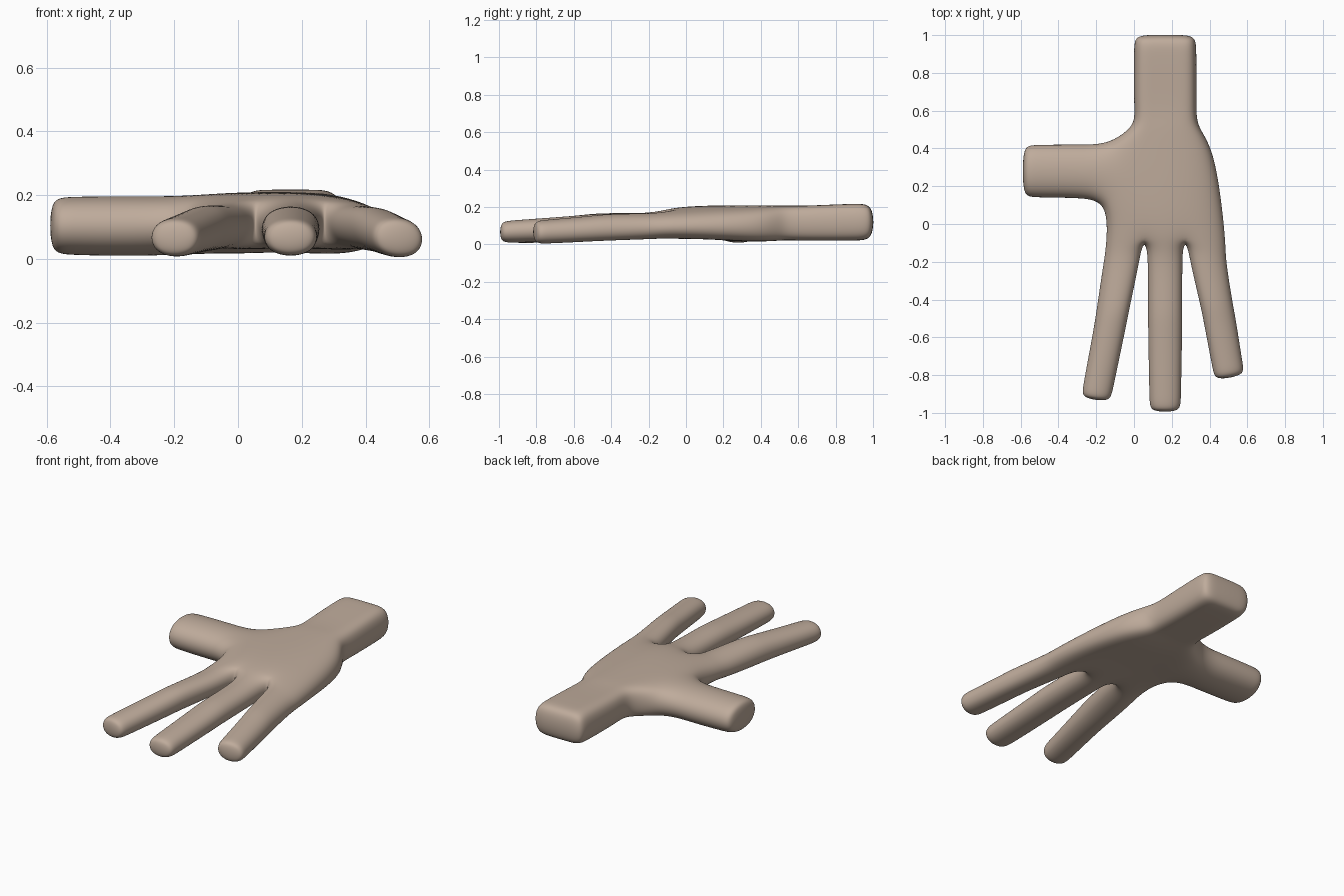
import bpy, bmesh

bm = bmesh.new()
cells = []


def pair(x, y, zt, zb):
    """A top and a bottom cage vertex above one plan position."""
    return (bm.verts.new((x, y, zt)), bm.verts.new((x, y, zb)))


def strip(a, b, stations, grow=1.09):
    """Run a limb of cells from root pairs a (left), b (right).
    Each station: left xy, right xy, top z, bottom z, z tilt (left up)."""
    for (lx, ly), (rx, ry), zt, zb, tilt in stations:
        cx, cy, cz = (lx + rx) / 2, (ly + ry) / 2, (zt + zb) / 2
        hx, hy, hz = (lx - rx) / 2 * grow, (ly - ry) / 2 * grow, (zt - zb) / 2 * grow
        a2 = pair(cx + hx, cy + hy, cz + hz + tilt, cz - hz + tilt)
        b2 = pair(cx - hx, cy - hy, cz + hz - tilt, cz - hz - tilt)
        cells.append((a, a2, b2, b))
        a, b = a2, b2


# Palm and wrist: rows from finger roots to wrist end
rows = [
    [(-.155, -.12, .165, .03), (.055, -.08, .20, .03), (.27, -.08, .20, .03), (.495, -.12, .155, .025)],
    [(-.145, .105, .205, .02), (.06, .12, .21, .035), (.26, .12, .21, .035), (.475, .10, .165, .02)],
    [(-.13, .435, .205, .0), (.07, .40, .21, .02), (.26, .40, .21, .01), (.425, .41, .18, .01)],
    [(.005, .52, .205, .025), (.10, .52, .21, .025), (.23, .52, .21, .025), (.335, .52, .20, .025)],
    [(-.005, .62, .205, .02), (.10, .62, .205, .02), (.23, .62, .205, .02), (.335, .62, .205, .02)],
    [(-.005, .92, .22, .02), (.10, .92, .22, .02), (.23, .92, .22, .02), (.335, .92, .22, .02)],
    [(.0, 1.0, .21, .03), (.10, 1.005, .215, .025), (.23, 1.005, .215, .025), (.33, 1.0, .21, .03)],
]
grid = [[pair(*p) for p in row] for row in rows]
for r0, r1 in zip(grid, grid[1:]):
    for i in range(3):
        cells.append((r0[i], r0[i + 1], r1[i + 1], r1[i]))

# Three fingers
root = grid[0]
strip(root[0], root[1], [
    ((-.16, -.20), (.03, -.19), .165, .03, -.012),
    ((-.20, -.47), (-.025, -.45), .168, .022, -.012),
    ((-.212, -.55), (-.04, -.53), .158, .02, -.008),
    ((-.272, -.87), (-.115, -.89), .128, .006, 0),
    ((-.278, -.925), (-.127, -.945), .124, .008, 0)])
strip(root[1], root[2], [
    ((.075, -.19), (.255, -.19), .165, .03, 0),
    ((.075, -.48), (.255, -.48), .165, .025, 0),
    ((.075, -.56), (.255, -.56), .155, .022, 0),
    ((.082, -.94), (.248, -.94), .128, .008, 0),
    ((.085, -.998), (.245, -.998), .122, .012, 0)])
strip(root[2], root[3], [
    ((.295, -.19), (.485, -.19), .165, .03, .012),
    ((.352, -.43), (.522, -.42), .162, .022, .012),
    ((.368, -.51), (.536, -.49), .152, .018, .01),
    ((.418, -.775), (.577, -.75), .130, .004, .006),
    ((.43, -.832), (.585, -.803), .124, .006, .006)])

# Thumb
strip(grid[2][0], grid[1][0], [
    ((-.28, .42), (-.28, .14), .196, .008, 0),
    ((-.54, .42), (-.54, .14), .196, .012, 0),
    ((-.593, .41), (-.593, .15), .188, .02, 0)])

# Skin the cells: top, bottom, and a wall on every outer edge
edges = {(c[i], c[(i + 1) % 4]) for c in cells for i in range(4)}
for c in cells:
    bm.faces.new([p[0] for p in c])
    bm.faces.new([p[1] for p in reversed(c)])
for a, b in edges:
    if (b, a) not in edges:
        bm.faces.new((a[1], b[1], b[0], a[0]))
bmesh.ops.recalc_face_normals(bm, faces=bm.faces)

mesh = bpy.data.meshes.new("hand")
bm.to_mesh(mesh)
bm.free()
hand = bpy.data.objects.new("hand", mesh)
bpy.context.collection.objects.link(hand)
for f in mesh.polygons:
    f.use_smooth = True
sub = hand.modifiers.new("smooth_skin", 'SUBSURF')
sub.levels = sub.render_levels = 4

skin = bpy.data.materials.new("tan_skin")
skin.diffuse_color = (.52, .41, .33, 1)
mesh.materials.append(skin)
